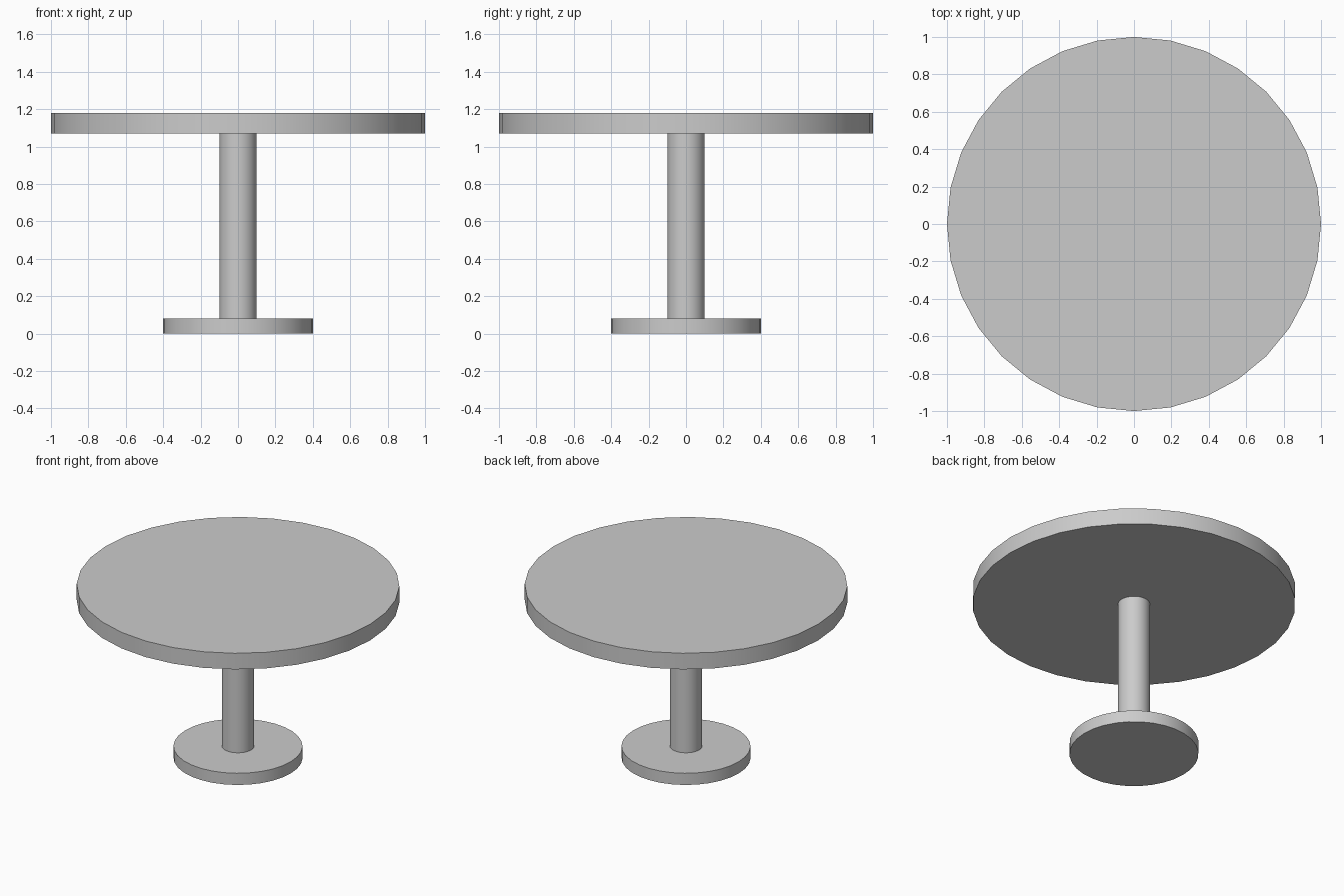
import bpy
import math

cube = bpy.data.objects.get("Cube")
if cube:
    bpy.data.objects.remove(cube, do_unlink=True)

# Single plain grey finish
grey = bpy.data.materials.new("plain_grey")
grey.use_nodes = True
colour = (0.6, 0.6, 0.6, 1.0)
grey.diffuse_color = colour
grey.node_tree.nodes["Principled BSDF"].inputs["Base Color"].default_value = colour


def disc(name, radius, bottom, top):
    """Upright cylinder between two heights, smooth round its side."""
    bpy.ops.mesh.primitive_cylinder_add(
        vertices=32, radius=radius, depth=top - bottom,
        location=(0, 0, (bottom + top) / 2))
    obj = bpy.context.object
    obj.name = name
    obj.data.name = name
    obj.data.materials.append(grey)
    bpy.ops.object.shade_smooth_by_angle(angle=math.radians(30))
    return obj


# Foot, column and round top
disc("base", 0.4, 0.0, 0.08)
disc("column", 0.1, 0.08, 1.07)
disc("table_top", 1.0, 1.07, 1.18)
